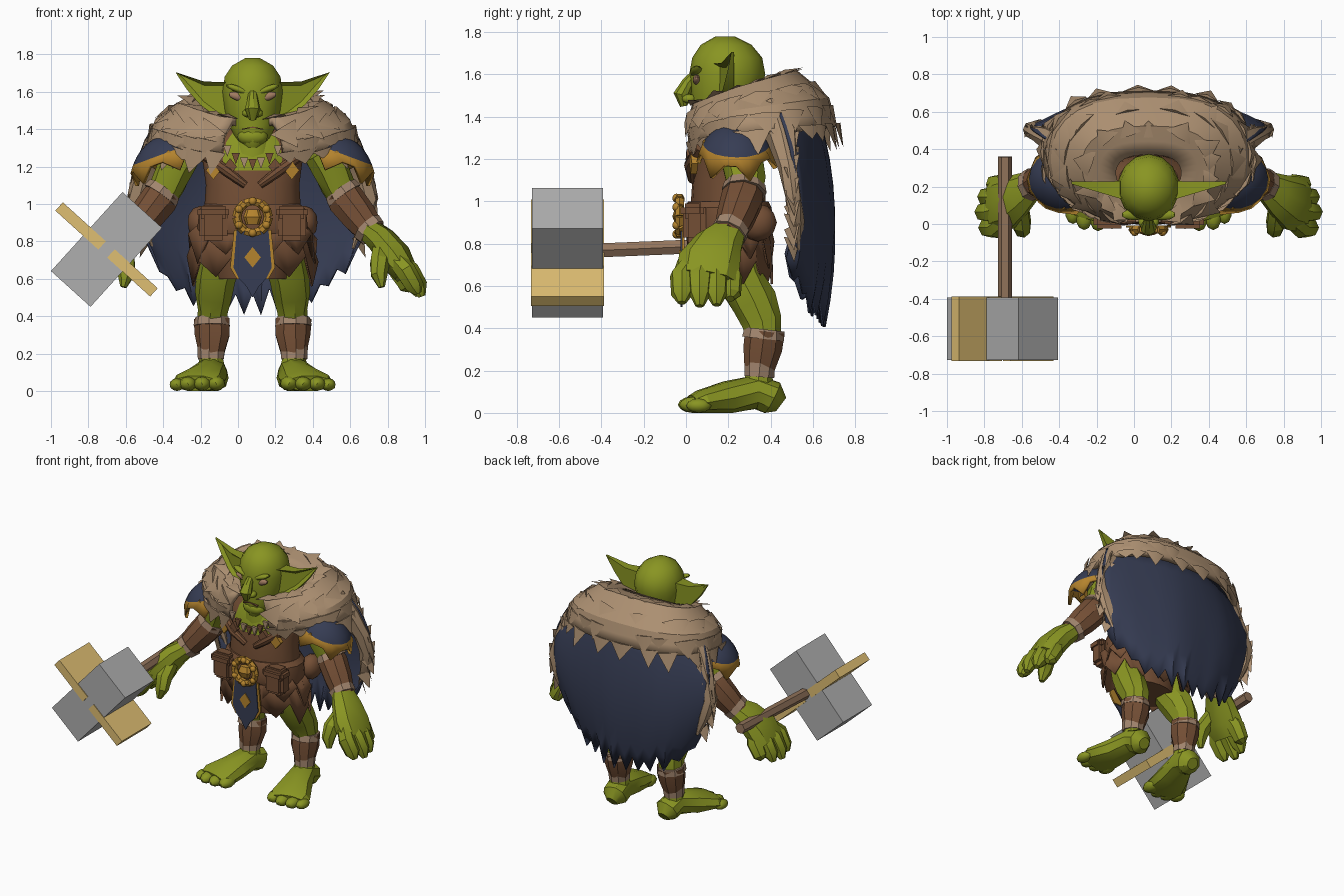
import bpy, bmesh, random
from math import sin, cos, pi, radians, copysign
from mathutils import Vector as V, Matrix

random.seed(4)
if "Cube" in bpy.data.objects:
    bpy.data.objects.remove(bpy.data.objects["Cube"])
CX = 0.078  # the body's own middle; the hammer hangs out to one side
made = []


def colour(name, r, g, b):
    m = bpy.data.materials.new(name)
    m.use_nodes = True
    m.diffuse_color = (r, g, b, 1)
    m.node_tree.nodes["Principled BSDF"].inputs["Base Color"].default_value = (r, g, b, 1)
    return m


skin = colour("green skin", .25, .3, .016)
fur = colour("tan fur", .41, .275, .165)
leather = colour("brown leather", .175, .078, .036)
blue = colour("navy cloth", .037, .046, .088)
gold = colour("ochre gold", .46, .23, .027)
brass = colour("pale brass", .74, .52, .17)
steel = colour("grey steel", .43, .43, .43)
wood = colour("handle wood", .29, .175, .105)
wrap = colour("wrap cloth", .36, .235, .155)
eye_pink = colour("eye pink", .36, .2, .12)


def make(name, bm, mats, rule=None, mirror=False, cx=CX, solid=0):
    mats = mats if isinstance(mats, list) else [mats]
    bmesh.ops.recalc_face_normals(bm, faces=bm.faces[:])
    if rule:
        for f in bm.faces:
            f.material_index = rule(f.calc_center_median())
    me = bpy.data.meshes.new(name)
    bm.to_mesh(me)
    bm.free()
    for m in mats:
        me.materials.append(m)
    ob = bpy.data.objects.new(name, me)
    ob.location.x = cx
    bpy.context.collection.objects.link(ob)
    if solid:
        s = ob.modifiers.new("thickness", 'SOLIDIFY')
        s.thickness, s.offset = solid, 0
    if mirror:
        ob.modifiers.new("both sides", 'MIRROR').use_mirror_merge = False
    made.append(ob)


def loft(bm, rings):
    rows = [[bm.verts.new(p) for p in ring] for ring in rings]
    n = len(rows[0])
    for a, b in zip(rows, rows[1:]):
        for i in range(n):
            bm.faces.new((a[i], a[(i + 1) % n], b[(i + 1) % n], b[i]))
    bm.faces.new(rows[0])
    bm.faces.new(rows[-1])


def stack(name, rings, mat, n=14, **kw):
    """Level rings given as (z, y centre, x radius, y radius)."""
    bm = bmesh.new()
    loft(bm, [[V((rx * sin(2 * pi * i / n), yc - ry * cos(2 * pi * i / n), z)) for i in range(n)]
              for z, yc, rx, ry in rings])
    make(name, bm, mat, **kw)


def tube(name, pts, mat, n=9, rough=.05, mirror=True, **kw):
    """Limb through points (x, y, z, side radius, optional depth radius)."""
    c = [V(p[:3]) for p in pts]
    ref = V((0, 1, 0)) if abs((c[-1] - c[0]).normalized().z) > .6 else V((0, 0, 1))
    rings = []
    for i, p in enumerate(pts):
        t = c[min(i + 1, len(c) - 1)] - c[max(i - 1, 0)]
        side = t.cross(ref).normalized()
        up = side.cross(t).normalized()
        ring = []
        for k in range(n):
            a, w = 2 * pi * k / n, random.uniform(1 - rough, 1 + rough)
            q = c[i] + side * cos(a) * p[3] * w + up * sin(a) * p[-1] * w
            q.z = max(q.z, 0)
            ring.append(q)
        rings.append(ring)
    bm = bmesh.new()
    loft(bm, rings)
    make(name, bm, mat, mirror=mirror, **kw)


def ball(name, loc, size, mat, rot=0, mirror=True):
    bm = bmesh.new()
    m = Matrix.Translation(loc) @ Matrix.Rotation(rot, 4, 'Y') @ Matrix.Diagonal((*size, 1))
    bmesh.ops.create_icosphere(bm, subdivisions=2, radius=1, matrix=m)
    make(name, bm, mat, mirror=mirror)


def box(name, loc, size, mat, rot=0, mirror=False, cx=CX, bevel=0):
    bm = bmesh.new()
    m = Matrix.Translation(loc) @ Matrix.Rotation(rot, 4, 'Y') @ Matrix.Diagonal((*size, 1))
    bmesh.ops.create_cube(bm, size=1, matrix=m)
    if bevel:
        bmesh.ops.bevel(bm, geom=bm.edges[:], offset=bevel, segments=2, affect='EDGES')
    make(name, bm, mat, mirror=mirror, cx=cx)


def plate(name, outline, y, thick, mat, mirror=False, lean=0, cup=0, taper=0):
    """Flat outline in x and z, given a thickness along y."""
    bm = bmesh.new()
    f = bm.faces.new([bm.verts.new((x, y + lean * x, z)) for x, z in outline])
    r = bmesh.ops.extrude_face_region(bm, geom=[f])
    for v in r["geom"]:
        if isinstance(v, bmesh.types.BMVert):
            v.co.y += thick * (1 - taper * v.co.x)
    if cup:
        bmesh.ops.recalc_face_normals(bm, faces=bm.faces[:])
        front = min(bm.faces, key=lambda q: q.normal.y)
        bmesh.ops.inset_individual(bm, faces=[front], thickness=cup, depth=-cup)
    make(name, bm, mat, mirror=mirror)


def cloth(name, fn, nu, nv, mats, **kw):
    bm = bmesh.new()
    g = [[bm.verts.new(fn(i, i / nu, j / nv)) for i in range(nu + 1)] for j in range(nv + 1)]
    for j in range(nv):
        for i in range(nu):
            bm.faces.new((g[j][i], g[j][i + 1], g[j + 1][i + 1], g[j + 1][i]))
    bmesh.ops.remove_doubles(bm, verts=bm.verts[:], dist=.0005)
    make(name, bm, mats, **kw)


def tuft(bm, p, d, n, w, l):
    s = d.cross(n).normalized()
    a, b, c, t = [bm.verts.new(q) for q in (p + s * w, p - s * w, p + n * w * .25, p + d * l)]
    for tri in ((a, b, c), (a, c, t), (c, b, t), (b, a, t)):
        bm.faces.new(tri)


def diamond(name, x, z, y, r, mat, mirror=False, thick=.009, lean=0):
    plate(name, [(x, z + r), (x + r * .8, z), (x, z - r), (x - r * .8, z)], y, thick, mat, mirror, lean)


# Head and face
stack("head", [(1.29, .12, .045, .06), (1.34, .125, .085, .095), (1.42, .165, .13, .135), (1.5, .185, .152, .16),
               (1.6, .195, .165, .18), (1.68, .195, .153, .165), (1.74, .19, .112, .12), (1.78, .185, .04, .045)], skin)
stack("neck", [(1.15, .18, .15, .13), (1.28, .18, .13, .13), (1.42, .19, .11, .12)], skin)
tube("nose", [(0, .05, 1.61, .02), (0, .01, 1.56, .03), (0, -.02, 1.505, .042), (0, -.01, 1.45, .018)], skin, mirror=False)
ball("nostril", (.03, .015, 1.485), (.026, .035, .022), skin)
ball("brow", (.075, .05, 1.612), (.075, .03, .018), skin, -.35)
ball("eye", (.082, .05, 1.575), (.048, .018, .022), eye_pink, -.3)
ball("jaw", (0, .075, 1.36), (.085, .05, .05), skin, mirror=False)
box("mouth", (.028, .036, 1.405), (.06, .02, .006), leather, .2, True)
plate("ear", [(.12, 1.65), (.26, 1.655), (.413, 1.705), (.35, 1.61), (.28, 1.53), (.2, 1.47), (.12, 1.45)],
      .09, .14, skin, True, .3, .022, 2.2)

# Torso, with bare skin in the neck opening
stack("torso", [(.6, .22, .2, .15), (.78, .21, .25, .18), (.95, .2, .26, .18), (1.1, .2, .25, .17), (1.18, .2, .26, .16),
                (1.25, .21, .27, .16), (1.33, .22, .24, .14), (1.4, .23, .16, .12)], [leather, skin], n=20,
      rule=lambda c: int(c.z > 1.2 and abs(c.x) < .13 and c.y < .2))
for k in range(7):
    x = (k - 3) * .045
    z = 1.21 + 4 * x * x
    plate("tooth_charm", [(x - .022, z + .03), (x + .022, z + .03), (x, z - .03)], .01, .02, [fur, leather][k % 2])
tube("chest_strap", [(.04, .03, 1.1, .02), (.13, .02, 1.17, .03), (.25, .07, 1.26, .03)], leather)
diamond("chest_stud", .21, 1.18, -.01, .05, gold, True, .03, .15)
diamond("chest_patch", .12, 1.2, -.01, .045, leather, True, .03, .1)

# Belt, skirt flaps, pouches and buckle
stack("belt", [(.84, .2, .29, .2), (.87, .2, .3, .21), (.97, .2, .29, .205), (1, .2, .26, .19)], leather, n=18)
for layer, low in enumerate((.56, .68)):
    def flap(i, u, v):
        a = 2 * pi * (u + layer * .03)
        z = .9 + (low + (0, .13, .05, .16)[i % 4] - .9) * v
        r = 1 + (.02 if i % 2 else -.02)
        return V(((.27 + .07 * v) * r * sin(a), .21 - (.18 + .02 * v) * r * cos(a), z))
    cloth("skirt_flaps", flap, 20, 2, leather, solid=.012)
box("front_pouch", (.21, .04, .9), (.15, .11, .19), leather, mirror=True, bevel=.025)
box("pouch_lid", (.21, .03, .955), (.17, .11, .07), leather, mirror=True, bevel=.02)
ball("hip_pouch", (.28, .34, .9), (.07, .09, .09), leather)
stack("buckle_boss", [(.89, -.03, .035, .02), (.93, -.035, .05, .03), (.97, -.03, .035, .02)], gold, n=8)
ring = [(.085 * sin(pi * k / 6), .93 + .085 * cos(pi * k / 6)) for k in range(12)]
for k, (x, z) in enumerate(ring):
    x2, z2 = ring[(k + 1) % 12]
    tube("buckle_ring", [(x, -.03, z, .024), (x2, -.03, z2, .024)], gold, 6, 0, False)
for x, z in ring[::2]:
    ball("buckle_stud", (x, -.045, z), (.022, .02, .022), gold, mirror=False)

# Front tabard with gold edge
tab = [(-.1, .86), (.1, .86), (.12, .66), (.085, .6), (.04, .56), (0, .5), (-.04, .56), (-.085, .6), (-.12, .66)]
plate("tabard_edge", [p for p in tab if p[1] > .57], -.02, .012, gold)
plate("tabard", [(x * .85, z) for x, z in tab], -.026, .009, blue)
diamond("tabard_diamond", 0, .715, -.032, .055, gold)

# Arms and hands
tube("upper_arm", [(.36, .25, 1.28, .1), (.41, .26, 1.2, .1), (.455, .28, 1.1, .095), (.49, .28, 1.03, .085)], skin)
tube("bracer", [(.465, .28, 1.06, .09), (.5, .27, 1.02, .1), (.57, .235, .93, .095), (.64, .2, .84, .075)], leather)
tube("bracer_top_wrap", [(.465, .28, 1.075, .096), (.49, .275, 1.04, .104)], wrap)
tube("bracer_wrist_wrap", [(.61, .215, .875, .088), (.64, .2, .845, .085)], wrap)
tube("palm", [(.62, .21, .86, .065, .08), (.69, .16, .8, .08, .115), (.76, .115, .71, .09, .15), (.82, .1, .63, .07, .145)], skin)
for y, x, z in ((-.02, .89, .52), (.065, .91, .505), (.145, .895, .51), (.21, .855, .54)):
    tube("finger", [(.75, .05 + y * .6, .72, .05), (x - .07, y, .64, .058), (x - .025, y, .56, .05), (x - .005, y, z, .02)],
         skin, 7)
tube("thumb", [(.69, .1, .76, .05), (.68, .0, .69, .055), (.675, -.03, .62, .045), (.69, -.04, .555, .018)], skin, 7)

# Legs and feet
tube("thigh", [(.15, .22, .75, .12), (.19, .26, .62, .11), (.205, .32, .52, .1, .11), (.21, .36, .43, .085, .1),
               (.215, .37, .35, .08)], skin)
tube("shin_guard", [(.215, .37, .385, .095), (.215, .36, .3, .095), (.22, .345, .19, .068)], leather)
tube("shin_top_wrap", [(.215, .37, .395, .093), (.215, .365, .35, .102)], wrap)
tube("ankle_wrap", [(.22, .35, .235, .076), (.22, .345, .17, .07)], wrap)
tube("ankle", [(.22, .345, .2, .06), (.22, .34, .1, .08)], skin)
tube("foot", [(.21, .45, .04, .04), (.21, .41, .07, .085), (.22, .33, .1, .085), (.25, .2, .07, .11, .085),
              (.29, .07, .05, .14, .06), (.3, .03, .04, .13, .045)], skin, 10)
for x, y, r in ((.195, .045, .048), (.27, .03, .046), (.345, .035, .045), (.405, .06, .04)):
    ball("toe", (x, y, r * .85), (r, r * 1.5, r * .85), skin)

# Shoulder pads: navy domes with a zigzag gold rim
centre, axis, across = V((.425, .24, 1.175)), V((.35, 0, .937)), V((.937, 0, -.35))


def pad(i, u, v):
    f = radians((92 if i % 3 == 1 and v == 1 else 70) * v)
    a = 2 * pi * u
    rim = (across * cos(a) * 1.08 + V((0, .9, 0)) * sin(a)) * sin(f) * (1 + .08 * v ** 4)
    return centre + .19 * (axis * cos(f) + rim)


cloth("shoulder_pad", pad, 18, 6, [blue, gold], mirror=True, solid=.02,
      rule=lambda c: int((c - centre).dot(axis) < .094))
diamond("pad_diamond", .45, 1.25, -.01, .04, gold, True, .05, .2)

# Cape with ragged hem and fur down both edges
hem = [random.uniform(-.04, .04) for k in range(25)]


def cape(i, u, v):
    u = 2 * u - 1
    low = .48 + .24 * abs(u) ** 3 + hem[i] + (-.04 if i % 2 else .03)
    z = 1.42 + (low - 1.42) * v
    half = .53 + .42 * v - .41 * v * v
    y = .62 + .28 * v - .25 * v * v - .18 * u * u + .008 * sin(9 * u) * v
    return V((half * u, y, z))


cloth("cape", cape, 24, 8, blue, solid=.012)
tube("cape_fur_edge", [(.42, .4, 1.43, .09, .09), (.52, .45, 1.3, .075, .07), (.585, .485, 1.16, .065, .05),
                       (.62, .505, 1.03, .055, .04), (.59, .52, .9, .045, .035), (.54, .53, .76, .01)], fur, 7, .2)
bm = bmesh.new()
for k in range(10):
    z = 1.32 - k * .055
    x = .63 - 1.3 * (z - 1.05) ** 2
    tuft(bm, V((x, .5, z)), V((.35, .1, -1)).normalized(), V((.7, [-.6, .6][k % 2], 0)), .05, .12)
make("cape_edge_tufts", bm, fur, mirror=True)

# Fur mantle: wide behind, narrow and open at the front, covered in flat overlapping tufts
MANTLE = [(.17, .135, .11, 1.49, .07), (.34, .28, .21, 1.52, .08), (.49, .42, .225, 1.42, .06), (.53, .455, .22, 1.31, .04)]


def mantle(a, v):
    k = min(int(max(v, 0) * 3), 2)
    t = v * 3 - k
    rx, back, front, z, dz = [p + (q - p) * t for p, q in zip(MANTLE[k], MANTLE[k + 1])]
    wide = copysign(abs(sin(a)) ** .75, sin(a)) * (1 + .24 * cos(a))
    return V((rx * wide, .24 + (back if cos(a) > 0 else front) * cos(a), z + dz * cos(a)))


span = radians(163)
cloth("fur_mantle", lambda i, u, v: mantle((2 * u - 1) * span, v), 30, 6, fur, solid=.04)
bm = bmesh.new()
for row, v in enumerate((.25, .5, .75, .97)):
    count = 12 + 4 * row
    for k in range(count):
        a = (2 * (k + random.uniform(.1, .9)) / count - 1) * span
        p = mantle(a, v)
        d = (mantle(a, v + .03) - mantle(a, v - .03)).normalized()
        n = (mantle(a + .03, v) - mantle(a - .03, v)).cross(d).normalized()
        if n.dot(V((sin(a), cos(a), 1))) < 0:
            n = -n
        tuft(bm, p + n * .018, (d + n * .05).normalized(), n, random.uniform(.06, .09), random.uniform(.06, .14))
tuft(bm, V((0, .47, 1.59)), V((0, .9, .4)), V((0, -.4, .9)), .09, .09)
make("fur_tufts", bm, fur)

# War hammer held level in the right hand
turn = .736
hub = V((-.703, -.56, .757))
box("hammer_head", hub, (.285, .335, .57), steel, turn, cx=0)
for s in (-1, 1):
    box("hammer_band", hub + V((cos(turn), 0, -sin(turn))) * s * .187, (.31, .345, .06), brass, turn, cx=0)
tube("hammer_handle", [(-.69, .36, .8, .038), (-.69, -.42, .768, .038)], wood, 6, 0, False, cx=0)

# Smooth the soft parts, keep the creases
bpy.ops.object.select_all(action='DESELECT')
for ob in made:
    ob.select_set(True)
bpy.context.view_layer.objects.active = made[0]
bpy.ops.object.shade_smooth_by_angle(angle=radians(32))
